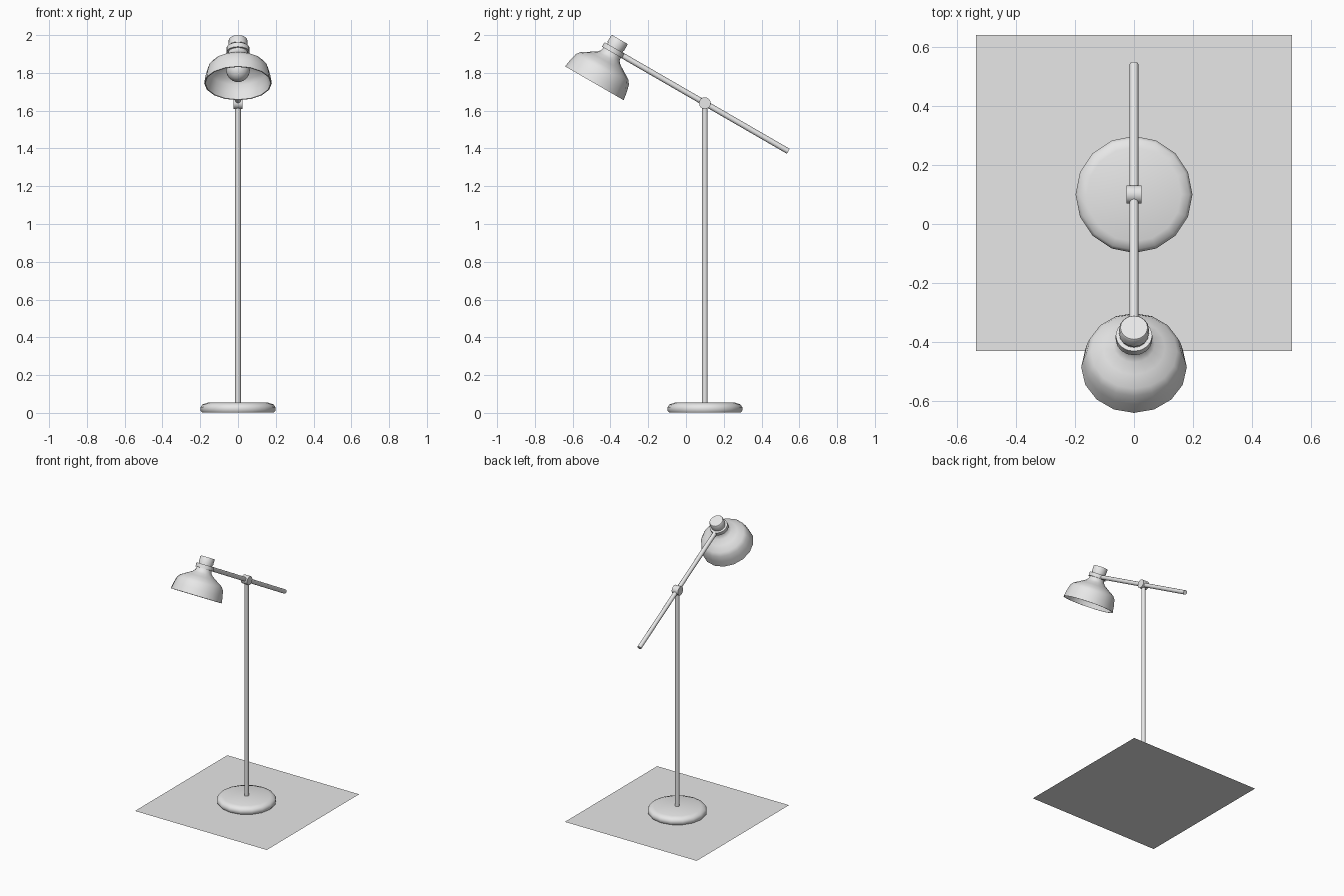
import bpy
import bmesh
import math
from mathutils import Matrix, Vector

cube = bpy.data.objects.get("Cube")
if cube:
    bpy.data.objects.remove(cube, do_unlink=True)

grey = bpy.data.materials.new("plain grey")
grey.use_nodes = True
grey.diffuse_color = (0.8, 0.8, 0.8, 1)
grey.node_tree.nodes["Principled BSDF"].inputs["Base Color"].default_value = (0.8, 0.8, 0.8, 1)

TILT = Matrix.Rotation(math.radians(-30), 4, "X")
PIVOT = Matrix.Translation((0, 0.1, 1.64))
HEAD = Matrix.Translation((0, -0.485, 1.745)) @ TILT


def lathe(name, profile, matrix, sides=16, sharp=35):
    """Spin a (radius, height) profile about local z."""
    bm = bmesh.new()
    points = [bm.verts.new((r, 0, z)) for r, z in profile]
    edges = [bm.edges.new(pair) for pair in zip(points, points[1:])]
    bmesh.ops.spin(bm, geom=points + edges, cent=(0, 0, 0), axis=(0, 0, 1),
                   angle=math.tau, steps=sides, use_duplicate=False)
    bmesh.ops.remove_doubles(bm, verts=bm.verts, dist=0.0005)
    bmesh.ops.recalc_face_normals(bm, faces=bm.faces)
    mesh = bpy.data.meshes.new(name)
    bm.to_mesh(mesh)
    bm.free()
    mesh.materials.append(grey)
    obj = bpy.data.objects.new(name, mesh)
    obj.matrix_world = matrix
    bpy.context.collection.objects.link(obj)
    bpy.ops.object.select_all(action="DESELECT")
    obj.select_set(True)
    bpy.context.view_layer.objects.active = obj
    bpy.ops.object.shade_smooth_by_angle(angle=math.radians(sharp))
    return obj


def rod(name, radius, low, high, matrix, sides=12):
    return lathe(name, [(0, low), (radius, low), (radius, high), (0, high)], matrix, sides)


# Floor sheet under the lamp
bpy.ops.mesh.primitive_plane_add(size=1.072, location=(0, 0.105, 0))
floor = bpy.context.object
floor.name = "floor"
floor.data.materials.append(grey)

# Weighted base with rounded edge, and the upright pole
STAND = Matrix.Translation((0, 0.1, 0))
lathe("base", [(0, 0.002), (0.19, 0.002), (0.198, 0.012), (0.198, 0.03),
               (0.188, 0.045), (0.16, 0.054), (0, 0.056)], STAND, 16, 50)
rod("pole", 0.015, 0.05, 1.64, STAND)

# Pivot barrel lying across, and the tilted arm through it
rod("pivot", 0.031, -0.025, 0.025, PIVOT @ Matrix.Rotation(math.pi / 2, 4, "Y"), 16)
rod("arm", 0.015, -0.51, 0.51, PIVOT @ TILT @ Matrix.Rotation(math.pi / 2, 4, "X"))

# Shade: outer wall, then the inner wall back down to the rim
outer = [(0.179, 0), (0.172, 0.045), (0.162, 0.085), (0.146, 0.107),
         (0.105, 0.132), (0.07, 0.154), (0.056, 0.17), (0.052, 0.19)]
inner = [(r - 0.006, max(z - 0.005, 0)) for r, z in reversed(outer)]
lathe("shade", outer + inner + outer[:1], HEAD, 16, 45)

# Neck, collar and cap above the shade
rod("neck", 0.047, 0.175, 0.23, HEAD, 16)
rod("collar", 0.062, 0.188, 0.215, HEAD, 16)
lathe("cap", [(0, 0.225), (0.05, 0.225), (0.05, 0.262), (0.046, 0.268), (0, 0.268)],
      HEAD, 16, 50)

# Bulb: round globe tapering into its socket
globe = [(0.063 * math.sin(a), 0.08 - 0.063 * math.cos(a))
         for a in (math.radians(18 * i) for i in range(9))]
lathe("bulb", globe + [(0.03, 0.15), (0.03, 0.18), (0, 0.18)], HEAD, 16, 60)
